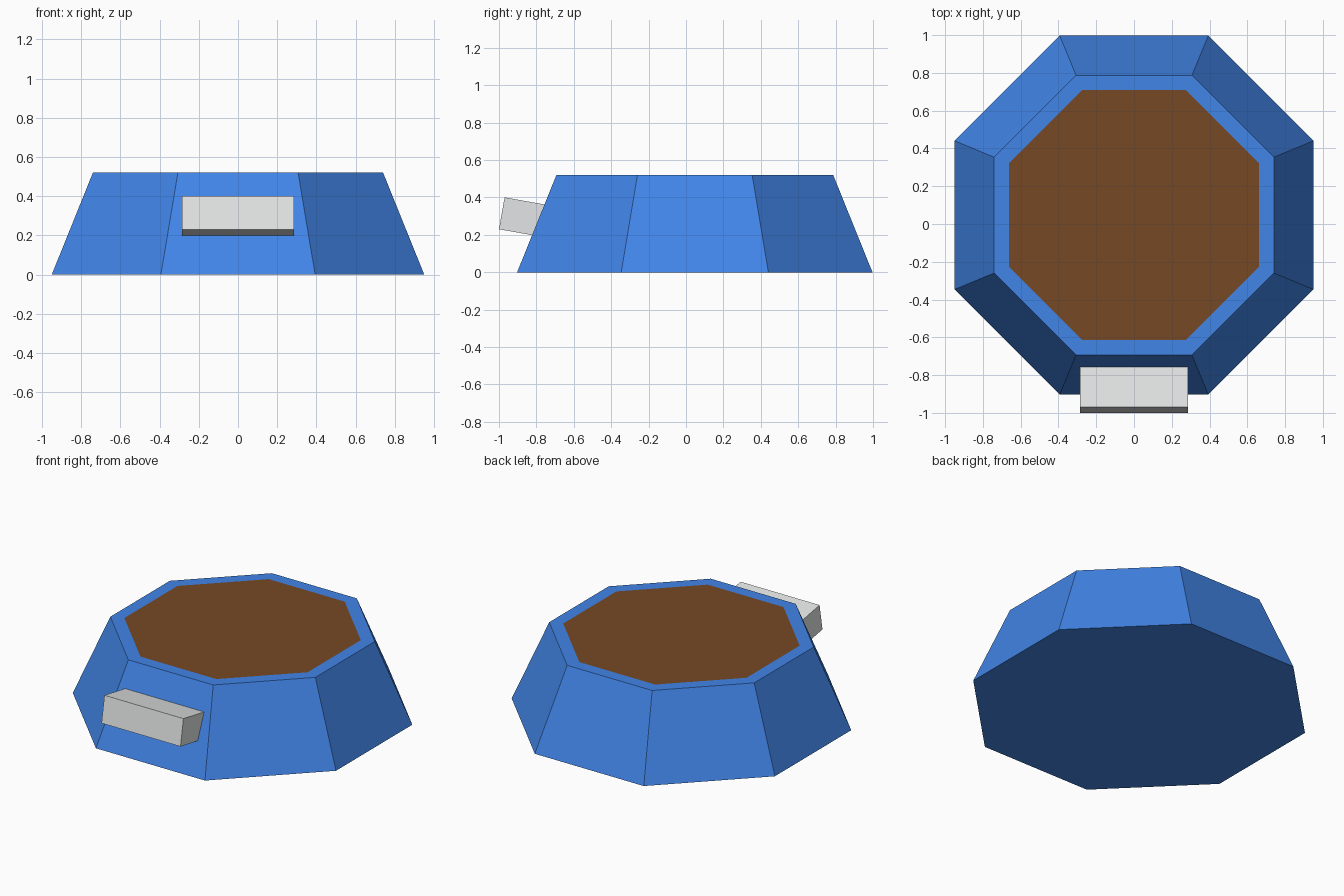
import bpy, bmesh
from math import cos, pi, atan2
from mathutils import Matrix, Vector

cube = bpy.data.objects.get("Cube")
if cube:
    bpy.data.objects.remove(cube, do_unlink=True)


def material(name, srgb):
    colour = [(c / 255) ** 2.2 for c in srgb] + [1]
    m = bpy.data.materials.new(name)
    m.use_nodes = True
    m.diffuse_color = colour
    m.node_tree.nodes["Principled BSDF"].inputs["Base Color"].default_value = colour
    return m


def add_object(name, bm, *mats):
    mesh = bpy.data.meshes.new(name)
    bm.to_mesh(mesh)
    bm.free()
    for m in mats:
        mesh.materials.append(m)
    obj = bpy.data.objects.new(name, mesh)
    bpy.context.collection.objects.link(obj)
    return obj


blue = material("bowl blue", (69, 135, 236))
brown = material("food brown", (118, 74, 41))
pale = material("plate pale grey", (227, 228, 229))

# Eight-sided tapered bowl, with the food inset flush in its top
HEIGHT, CENTRE_Y = 0.52, 0.047
corner = cos(pi / 8)
bm = bmesh.new()
bmesh.ops.create_cone(
    bm, cap_ends=True, segments=8, radius1=0.95 / corner, radius2=0.74 / corner,
    depth=HEIGHT,
    matrix=Matrix.Translation((0, CENTRE_Y, HEIGHT / 2)) @ Matrix.Rotation(pi / 8, 4, "Z"))
bm.normal_update()
top = max(bm.faces, key=lambda f: f.calc_center_median().z)
bmesh.ops.inset_region(bm, faces=[top], thickness=0.085)
top.material_index = 1
add_object("bowl", bm, blue, brown)

# Tilted name plate block on the front, sunk into the sloping wall
WIDTH, DEPTH, TALL = 0.57, 0.25, 0.173
tilt = -atan2(0.03, 0.17)
bm = bmesh.new()
bmesh.ops.create_cube(bm, size=1)
bmesh.ops.scale(bm, vec=(WIDTH, DEPTH, TALL), verts=bm.verts)
bmesh.ops.translate(bm, vec=(0, DEPTH / 2, TALL / 2), verts=bm.verts)
bmesh.ops.rotate(bm, cent=Vector(), matrix=Matrix.Rotation(tilt, 3, "X"), verts=bm.verts)
bmesh.ops.translate(bm, vec=(0, -1, 0.23), verts=bm.verts)
add_object("front_plate", bm, pale)
